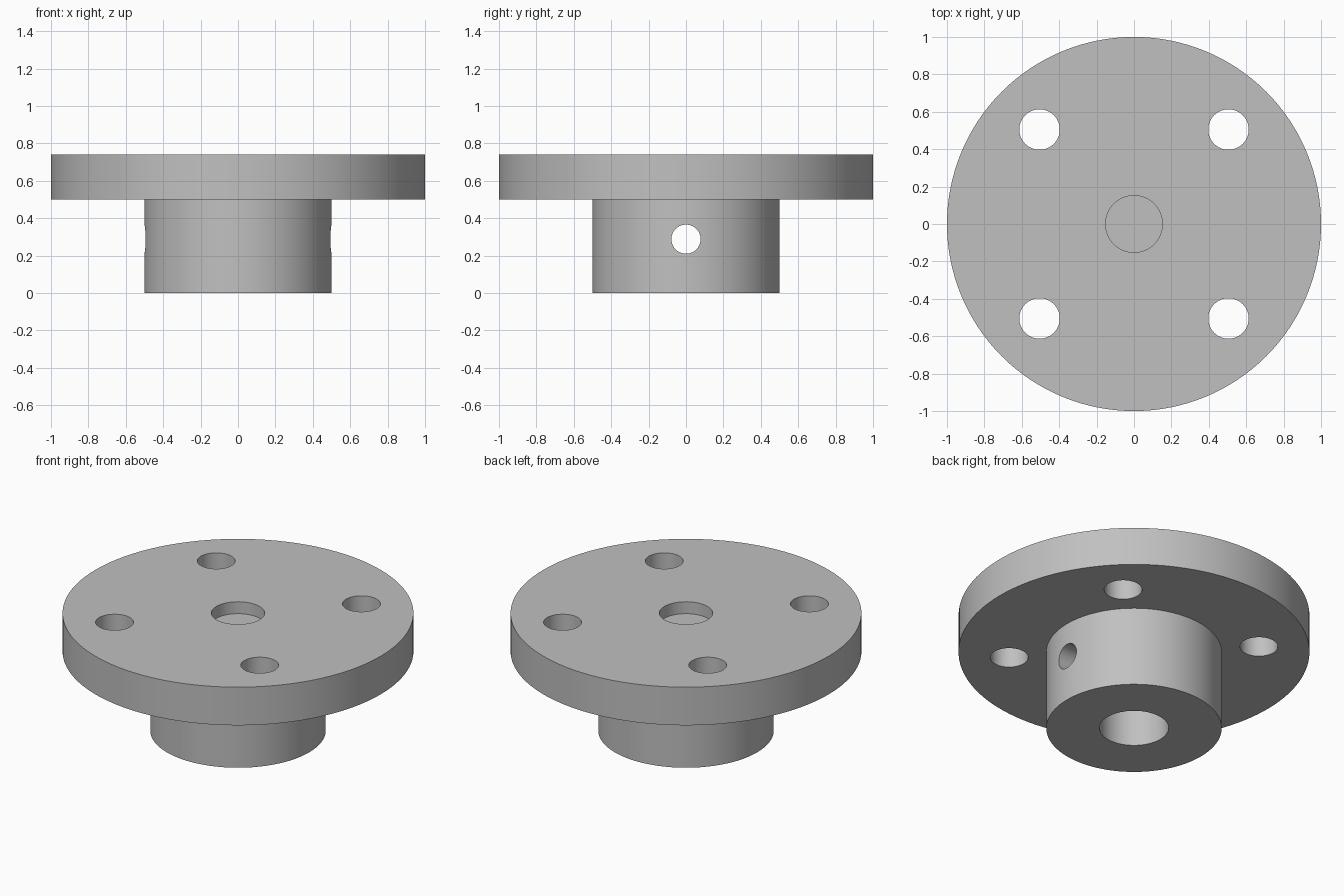
import bpy
import math

old = bpy.data.objects.get("Cube")
if old:
    bpy.data.objects.remove(old, do_unlink=True)

# Material
steel = bpy.data.materials.new("plain_grey_metal")
steel.use_nodes = True
GREY = (0.53, 0.53, 0.53, 1.0)
steel.diffuse_color = GREY
steel.node_tree.nodes["Principled BSDF"].inputs["Base Color"].default_value = GREY

# Main dimensions
HUB_TOP, TOP = 0.5, 0.74
HOLE_OFFSET = 0.505


def cylinder(name, radius, low, high, x=0, y=0, sides=64):
    """Upright cylinder between two heights."""
    bpy.ops.mesh.primitive_cylinder_add(
        vertices=sides, radius=radius, depth=high - low,
        location=(x, y, (low + high) / 2))
    obj = bpy.context.object
    obj.name = name
    return obj


def lathe(name, profile, sides=128):
    """Solid of revolution from (radius, height) points that start and end on the axis."""
    n = len(profile) - 2
    verts = [(r * math.cos(a), r * math.sin(a), z)
             for a in (math.tau * i / sides for i in range(sides))
             for r, z in profile[1:-1]]
    faces = [[i * n for i in reversed(range(sides))],
             [i * n + n - 1 for i in range(sides)]]
    for i in range(sides):
        j = (i + 1) % sides
        faces += [(i * n + k, j * n + k, j * n + k + 1, i * n + k + 1)
                  for k in range(n - 1)]
    mesh = bpy.data.meshes.new(name)
    mesh.from_pydata(verts, [], faces)
    obj = bpy.data.objects.new(name, mesh)
    bpy.context.collection.objects.link(obj)
    return obj


# Hub and flange turned as one body
body = lathe("flanged_hub", [(0, 0), (0.5, 0), (0.5, HUB_TOP),
                             (1, HUB_TOP), (1, TOP), (0, TOP)])
body.data.materials.append(steel)

# Shaft bore from below, shallow recess on top, four bolt holes
cutters = [cylinder("shaft_bore_cutter", 0.197, -0.1, HUB_TOP),
           cylinder("recess_cutter", 0.152, TOP - 0.075, TOP + 0.1)]
for x in (-HOLE_OFFSET, HOLE_OFFSET):
    for y in (-HOLE_OFFSET, HOLE_OFFSET):
        cutters.append(cylinder("bolt_hole_cutter", 0.108, 0.4, TOP + 0.1, x, y))

# Set-screw hole straight across the hub
cross = cylinder("set_screw_cutter", 0.078, -0.7, 0.7)
cross.rotation_euler = (0, math.pi / 2, 0)
cross.location = (0, 0, 0.288)
cutters.append(cross)

# Cut the holes
bpy.ops.object.select_all(action="DESELECT")
bpy.context.view_layer.objects.active = body
body.select_set(True)
for cutter in cutters:
    cutter.hide_render = True
    mod = body.modifiers.new(cutter.name, "BOOLEAN")
    mod.operation = "DIFFERENCE"
    mod.solver = "EXACT"
    mod.object = cutter
    bpy.ops.object.modifier_apply(modifier=mod.name)
for cutter in cutters:
    bpy.data.objects.remove(cutter, do_unlink=True)

# Smooth round walls, sharp rims
bpy.ops.object.shade_smooth_by_angle(angle=math.radians(30))
